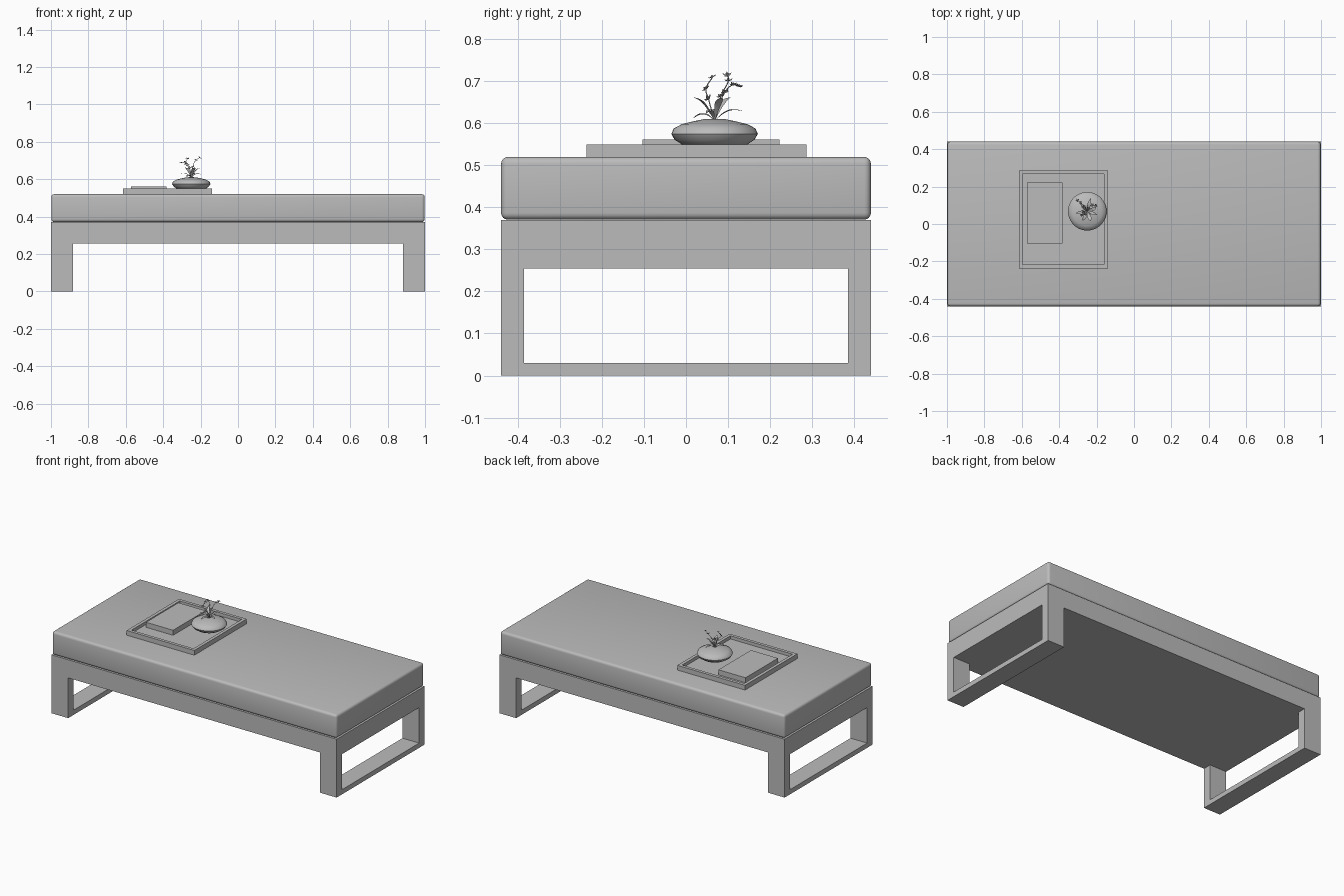
import bpy, bmesh, math
from mathutils import Vector

cube = bpy.data.objects.get("Cube")
if cube:
    bpy.data.objects.remove(cube, do_unlink=True)

grey = bpy.data.materials.new("plain grey")
grey.use_nodes = True
colour = (0.5, 0.5, 0.5, 1)
grey.diffuse_color = colour
grey.node_tree.nodes["Principled BSDF"].inputs["Base Color"].default_value = colour


def finish(name, bm, smooth=False):
    bmesh.ops.recalc_face_normals(bm, faces=bm.faces[:])
    mesh = bpy.data.meshes.new(name)
    bm.to_mesh(mesh)
    bm.free()
    mesh.materials.append(grey)
    obj = bpy.data.objects.new(name, mesh)
    bpy.context.collection.objects.link(obj)
    if smooth:
        bpy.ops.object.select_all(action='DESELECT')
        obj.select_set(True)
        bpy.context.view_layer.objects.active = obj
        bpy.ops.object.shade_smooth_by_angle(angle=math.radians(40))
    return obj


def add_box(bm, x, y, z):
    """Box between the (low, high) pairs x, y, z."""
    verts = bmesh.ops.create_cube(bm, size=1)["verts"]
    for v in verts:
        v.co = [(lo + hi) / 2 + c * (hi - lo)
                for c, (lo, hi) in zip(v.co, (x, y, z))]


def box(name, x, y, z, bevel=0, segments=3):
    bm = bmesh.new()
    add_box(bm, x, y, z)
    if bevel:
        bmesh.ops.bevel(bm, geom=bm.edges[:], offset=bevel, segments=segments,
                        profile=0.5, affect='EDGES')
    return finish(name, bm, bevel > 0)


# Bench frame: solid deck and a closed loop leg at each end
box("bench_deck", (-1, 1), (-0.44, 0.44), (0.255, 0.37))
for side, sx in (("left", 1), ("right", -1)):
    x = sorted((sx, sx * 0.883))
    bm = bmesh.new()
    for sy in (-1, 1):
        add_box(bm, x, sorted((sy * 0.44, sy * 0.386)), (0, 0.255))
    add_box(bm, x, (-0.386, 0.386), (0, 0.03))
    finish(side + "_loop_leg", bm)

# Seat cushion with rounded edges
box("seat_cushion", (-0.998, 0.998), (-0.44, 0.44), (0.371, 0.52), 0.016, 4)

# Tray: floor and four walls
tx, ty, wall = (-0.615, -0.14), (-0.237, 0.287), 0.02
bm = bmesh.new()
add_box(bm, tx, ty, (0.518, 0.53))
for x in ((tx[0], tx[0] + wall), (tx[1] - wall, tx[1])):
    add_box(bm, x, ty, (0.52, 0.55))
for y in ((ty[0], ty[0] + wall), (ty[1] - wall, ty[1])):
    add_box(bm, (tx[0] + wall, tx[1] - wall), y, (0.52, 0.55))
finish("tray", bm)

# Book on the tray
box("book", (-0.573, -0.383), (-0.103, 0.222), (0.53, 0.562))

# Rounded pebble vase, spun from a profile
cx, cy = -0.25, 0.068
profile = [(0, 0.535), (0.05, 0.538), (0.075, 0.548), (0.095, 0.561), (0.103, 0.575),
           (0.097, 0.588), (0.078, 0.598), (0.05, 0.605), (0.025, 0.61), (0, 0.611)]
bm = bmesh.new()
pts = [bm.verts.new((cx + r, cy, z)) for r, z in profile]
edges = [bm.edges.new(pair) for pair in zip(pts, pts[1:])]
bmesh.ops.spin(bm, geom=pts + edges, cent=(cx, cy, 0), axis=(0, 0, 1),
               angle=math.tau, steps=40)
bmesh.ops.remove_doubles(bm, verts=bm.verts[:], dist=0.0005)
finish("vase", bm, True)


def add_leaf(bm, base, tip, width, arch):
    """Tapered, arched blade from base to tip."""
    base, tip = Vector(base), Vector(tip)
    across = (tip - base).cross(Vector((0, 0, 1))).normalized()
    rows, steps = [], 8
    for i in range(steps + 1):
        t = i / steps
        mid = base.lerp(tip, t) + Vector((0, 0, arch * math.sin(math.pi * t)))
        half = across * width * (0.15 + 0.85 * math.sin(math.pi * t ** 1.3))
        fold = Vector((0, 0, width * 0.25 * math.sin(math.pi * t)))
        rows.append([bm.verts.new(p) for p in (mid - half + fold, mid, mid + half + fold)])
    for a, b in zip(rows, rows[1:]):
        for k in range(2):
            bm.faces.new((a[k], a[k + 1], b[k + 1], b[k]))


# Leaves spreading from the vase mouth: angle, reach, tip height, half width
root = Vector((cx, cy, 0.606))
bm = bmesh.new()
for angle, reach, height, width in ((20, 0.05, 0.66, 0.009), (75, 0.07, 0.629, 0.009),
                                    (130, 0.05, 0.662, 0.01), (190, 0.06, 0.63, 0.009),
                                    (245, 0.055, 0.613, 0.009), (290, 0.055, 0.662, 0.01),
                                    (340, 0.055, 0.625, 0.008)):
    a = math.radians(angle)
    add_leaf(bm, root, (cx + reach * math.cos(a), cy + reach * math.sin(a), height),
             width, 0.012)
finish("leaves", bm, True)


def stem(name, points):
    curve = bpy.data.curves.new(name, 'CURVE')
    curve.dimensions = '3D'
    curve.bevel_depth = 0.0013
    curve.bevel_resolution = 1
    curve.resolution_u = 6
    spline = curve.splines.new('BEZIER')
    spline.bezier_points.add(len(points) - 1)
    for bp, p in zip(spline.bezier_points, points):
        bp.co = p
        bp.handle_left_type = bp.handle_right_type = 'AUTO'
    curve.materials.append(grey)
    bpy.context.collection.objects.link(bpy.data.objects.new(name, curve))


def add_flower(bm, centre, facing, size):
    """Five pointed petals around a small bud."""
    facing = facing.normalized()
    u = facing.orthogonal().normalized()
    w = facing.cross(u)
    for k in range(5):
        a = math.tau * k / 5
        out = u * math.cos(a) + w * math.sin(a)
        sideways = facing.cross(out)
        ring = [centre, centre + out * size * 0.6 + sideways * size * 0.35,
                centre + out * size + facing * size * 0.3,
                centre + out * size * 0.6 - sideways * size * 0.35]
        bm.faces.new([bm.verts.new(p) for p in ring])
    bud = bmesh.ops.create_icosphere(bm, subdivisions=1, radius=size * 0.3)["verts"]
    bmesh.ops.translate(bm, verts=bud, vec=centre + facing * size * 0.2)


# Flower sprays: offsets from the vase centre and heights
sprays = {
    "inner_spray": [(-0.01, -0.015, 0.66), (-0.03, -0.02, 0.683), (-0.02, -0.005, 0.71)],
    "outer_spray": [(0.008, 0.015, 0.665), (0.025, 0.033, 0.702), (0.045, 0.03, 0.715)],
    "side_spray": [(-0.015, 0.025, 0.675), (-0.035, 0.045, 0.692), (-0.052, 0.058, 0.688)],
}
bm = bmesh.new()
for name, offsets in sprays.items():
    path = [Vector((cx + x, cy + y, z)) for x, y, z in offsets]
    stem(name + "_stem", [root] + path)
    for i, p in enumerate(path):
        add_flower(bm, p, p - root + Vector((0.03 * (i - 1), -0.04, 0)), 0.011)
finish("flowers", bm)
